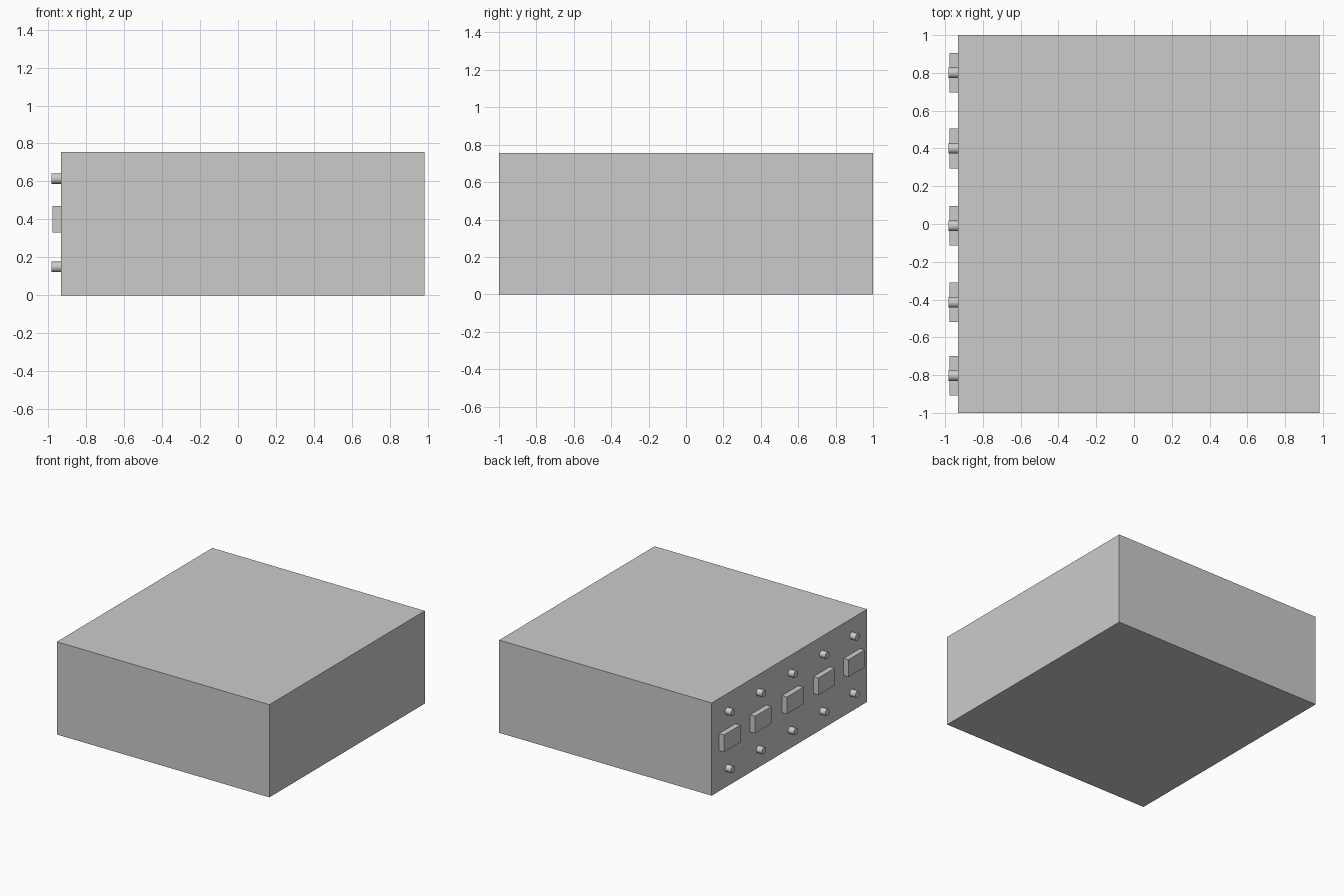
import bpy
import math

if "Cube" in bpy.data.objects:
    bpy.data.objects.remove(bpy.data.objects["Cube"])

FACE_X = -0.932    # plane of the connector side
EMBED = 0.01       # overlap of fittings into the body


def box(name, x, y, z):
    """Box from (min, max) pairs on each axis."""
    bpy.ops.mesh.primitive_cube_add(
        size=1, location=[(a + b) / 2 for a, b in (x, y, z)])
    ob = bpy.context.object
    ob.name = name
    ob.scale = [b - a for a, b in (x, y, z)]
    bpy.ops.object.transform_apply(location=False, rotation=False, scale=True)
    return ob


def peg(name, y, z, tip_x=-0.983, radius=0.028):
    """Short round peg pointing out along -x."""
    inner = FACE_X + EMBED
    bpy.ops.mesh.primitive_cylinder_add(
        vertices=32, radius=radius, depth=inner - tip_x,
        location=((inner + tip_x) / 2, y, z), rotation=(0, math.pi / 2, 0))
    bpy.context.object.name = name
    bpy.ops.object.shade_smooth_by_angle(angle=math.radians(30))


# Main case
box("case", (FACE_X, 0.983), (-1, 1), (0, 0.755))

# Five columns, each a rectangular pad between an upper and a lower peg
for i, y in enumerate((0.80, 0.40, -0.01, -0.415, -0.803), 1):
    box(f"pad_{i}", (-0.976, FACE_X + EMBED), (y - 0.105, y + 0.105), (0.33, 0.47))
    peg(f"upper_peg_{i}", y, 0.615)
    peg(f"lower_peg_{i}", y, 0.15)
